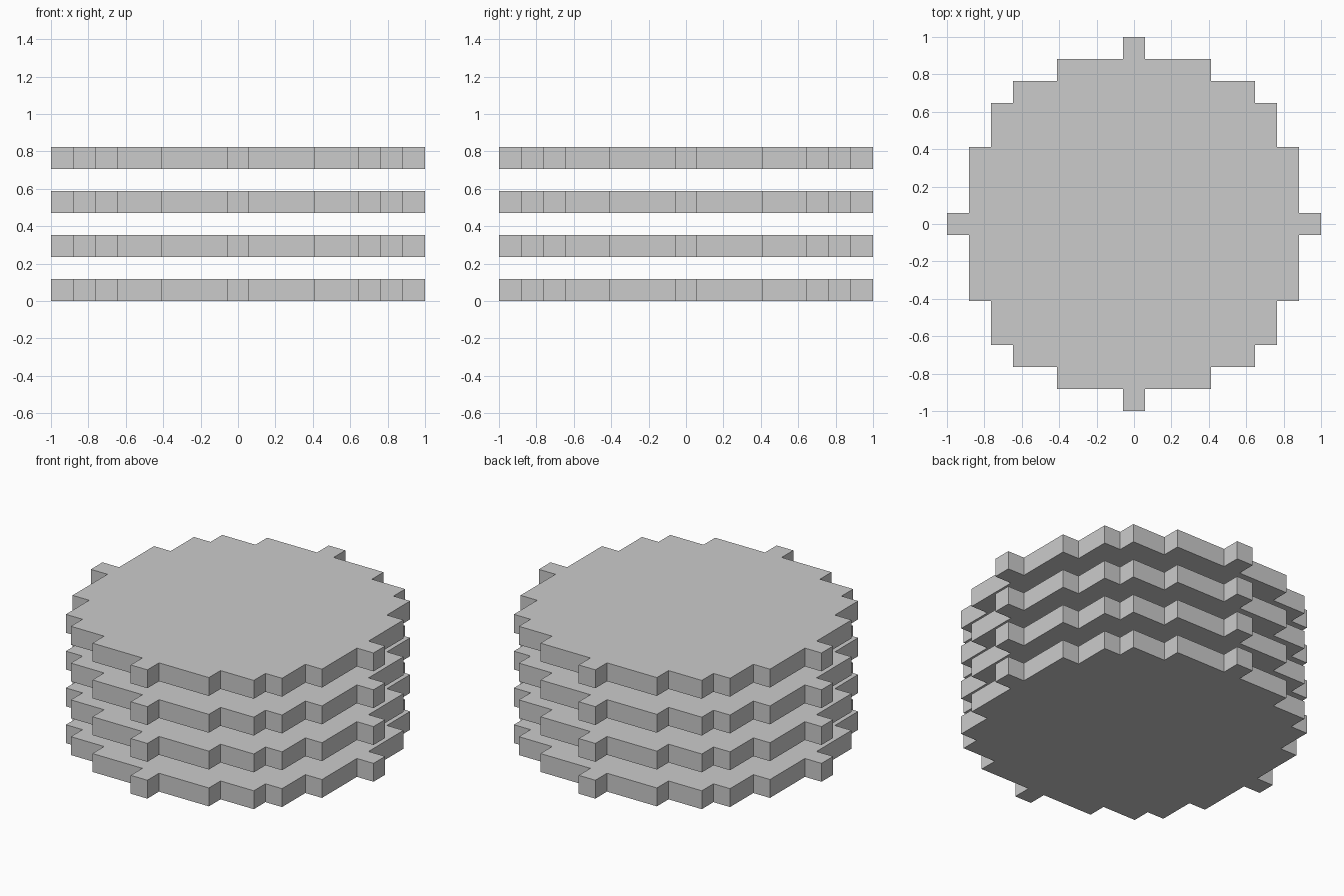
import bpy, bmesh

if "Cube" in bpy.data.objects:
    bpy.data.objects.remove(bpy.data.objects["Cube"])

CELL = 2 / 17  # the model is 17 cells wide

# Stepped outline of one quarter of the disc, in cells
QUARTER = [(8.5, 0.5), (7.5, 0.5), (7.5, 3.5), (6.5, 3.5), (6.5, 5.5), (5.5, 5.5),
           (5.5, 6.5), (3.5, 6.5), (3.5, 7.5), (0.5, 7.5), (0.5, 8.5)]


def full_outline():
    points, quarter = [], QUARTER
    for _ in range(4):
        points += quarter
        quarter = [(-y, x) for x, y in quarter]
    return points


def stepped_disc(name, z):
    bm = bmesh.new()
    base = bm.faces.new([bm.verts.new((x * CELL, y * CELL, 0)) for x, y in full_outline()])
    top = bmesh.ops.extrude_face_region(bm, geom=[base], use_keep_orig=True)
    verts = [g for g in top["geom"] if isinstance(g, bmesh.types.BMVert)]
    bmesh.ops.translate(bm, verts=verts, vec=(0, 0, CELL))
    bmesh.ops.recalc_face_normals(bm, faces=bm.faces[:])
    mesh = bpy.data.meshes.new(name)
    bm.to_mesh(mesh)
    bm.free()
    obj = bpy.data.objects.new(name, mesh)
    obj.location.z = z
    bpy.context.collection.objects.link(obj)


# Four identical discs with one-cell gaps between them
for i in range(4):
    stepped_disc(f"stepped_disc_{i + 1}", 2 * i * CELL)
